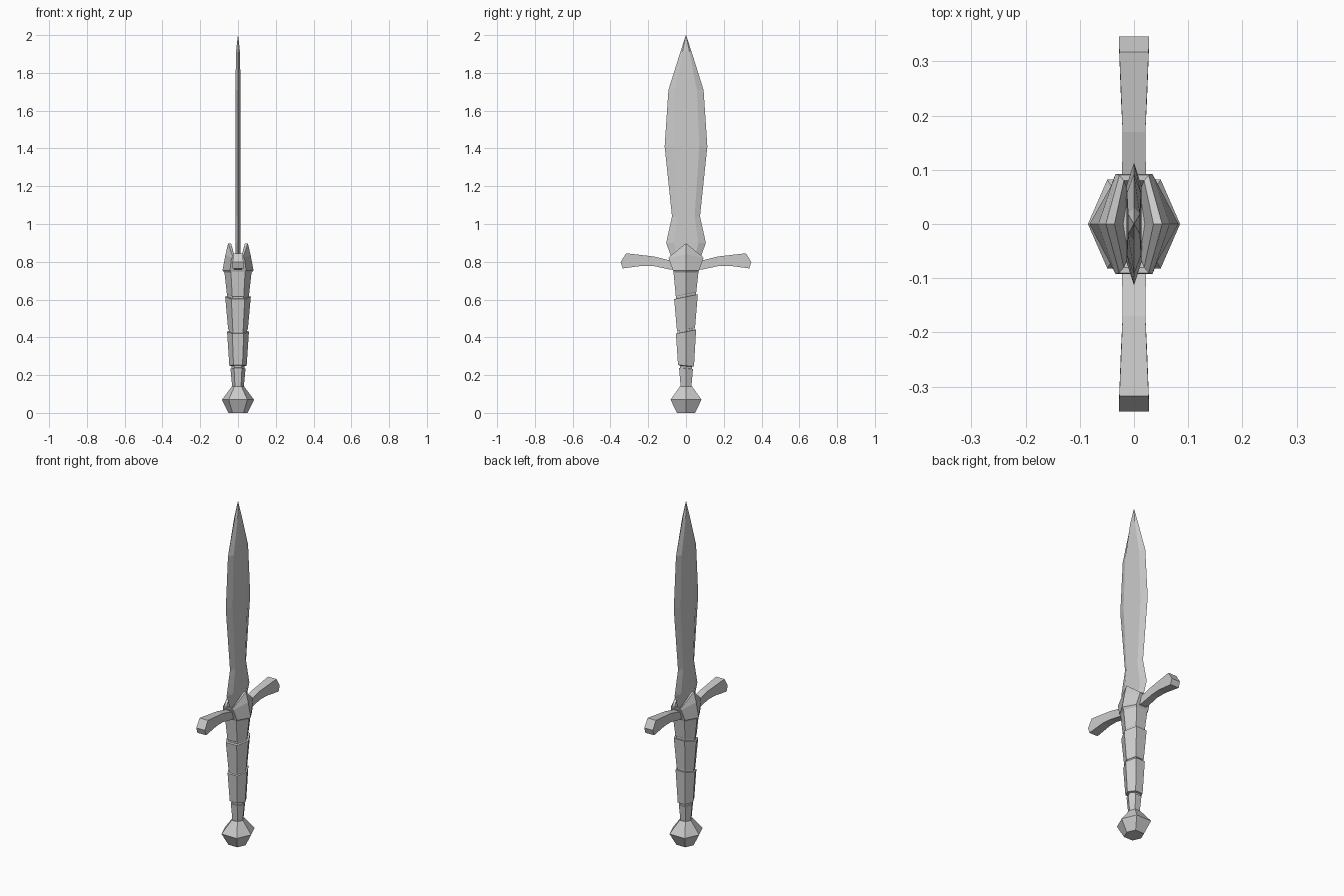
import bpy

old = bpy.data.objects.get("Cube")
if old:
    bpy.data.objects.remove(old, do_unlink=True)

# One plain metal for every part
metal = bpy.data.materials.new("plain grey metal")
metal.use_nodes = True
GREY = (0.6, 0.6, 0.6, 1)
metal.diffuse_color = GREY
metal.node_tree.nodes["Principled BSDF"].inputs["Base Color"].default_value = GREY


def make(name, verts, faces):
    """Create a flat shaded object with outward normals."""
    import bmesh
    mesh = bpy.data.meshes.new(name)
    mesh.from_pydata(verts, [], faces)
    mesh.materials.append(metal)
    bm = bmesh.new()
    bm.from_mesh(mesh)
    bmesh.ops.remove_doubles(bm, verts=bm.verts, dist=0.0002)
    bmesh.ops.recalc_face_normals(bm, faces=bm.faces)
    bm.to_mesh(mesh)
    bm.free()
    obj = bpy.data.objects.new(name, mesh)
    bpy.context.collection.objects.link(obj)
    return obj


def loft(name, rings):
    """Skin a stack of equal rings and cap both ends."""
    n = len(rings[0])
    verts = [v for ring in rings for v in ring]
    faces = [(i * n + k, i * n + (k + 1) % n,
              (i + 1) * n + (k + 1) % n, (i + 1) * n + k)
             for i in range(len(rings) - 1) for k in range(n)]
    faces += [tuple(range(n)), tuple(range(len(verts) - n, len(verts)))]
    return make(name, verts, faces)


def hexagon(z, rx, ry, tilt=0, lift=0, corner=0.52):
    """Six sided ring with points on the x axis; lift raises those points."""
    c = rx * corner
    pts = [(rx, 0), (c, ry), (-c, ry), (-rx, 0), (-c, -ry), (c, -ry)]
    return [(x, y, z + tilt * y + (lift if y == 0 else 0)) for x, y in pts]


# Pommel
loft("pommel", [hexagon(z, rx, ry, corner=0.58) for z, rx, ry in
                [(0, 0.05, 0.048), (0.07, 0.085, 0.082), (0.14, 0.032, 0.032)]])

# Grip: tapered segments parted by slanted grooves
segments = [(0.13, 0.03, 0.235, 0.04, -0.1), (0.25, 0.046, 0.43, 0.058, 0.2),
            (0.442, 0.052, 0.615, 0.068, 0.2), (0.63, 0.059, 0.755, 0.073, 0)]
rings, tilt = [], 0
for low, r_low, high, r_high, next_tilt in segments:
    rings.append(hexagon(low, r_low, r_low * 0.92, tilt))
    rings.append(hexagon(high, r_high, r_high * 0.92, next_tilt))
    tilt = next_tilt
    if next_tilt:
        for z in (high + 0.001, high + 0.012):
            rings.append(hexagon(z, r_high * 0.84, r_high * 0.77, tilt))
loft("grip", rings)

# Collar: rises to a peak on each flat of the blade, hollow in between
loft("collar", [
    hexagon(0.74, 0.07, 0.062),
    hexagon(0.755, 0.082, 0.07),
    hexagon(0.82, 0.066, 0.092, lift=0.02),
    hexagon(0.825, 0.052, 0.09, lift=0.073),
    hexagon(0.825, 0.036, 0.08, lift=0.07),
    hexagon(0.80, 0.02, 0.06, lift=0.02)])

# Crossguard arms: flared bars with a pointed end, mirrored front to back
outline = [(0.04, 0.81, 0.022), (0.09, 0.808, 0.022), (0.17, 0.828, 0.021),
           (0.317, 0.845, 0.027), (0.346, 0.798, 0.028), (0.335, 0.765, 0.028),
           (0.23, 0.779, 0.024), (0.17, 0.777, 0.021), (0.09, 0.76, 0.022),
           (0.04, 0.76, 0.022)]
count = len(outline)
for name, side in (("front_guard_arm", -1), ("back_guard_arm", 1)):
    verts = [(s * w, side * y, z) for s in (-1, 1) for y, z, w in outline]
    faces = [(k, (k + 1) % count, count + (k + 1) % count, count + k)
             for k in range(count)]
    # split each broad side into bands so they follow the flare
    for start in (0, count):
        faces += [tuple(start + i for i in band) for band in
                  [(0, 1, 8, 9), (1, 2, 7, 8), (2, 3, 6, 7), (3, 4, 5, 6)]]
    make(name, verts, faces)

# Blade: leaf shaped, flat centre with bevelled edges
stations = [(0.78, 0.06, 0.014), (0.83, 0.08, 0.014), (0.9, 0.105, 0.014),
            (1.04, 0.074, 0.014), (1.41, 0.113, 0.014), (1.71, 0.093, 0.013),
            (1.91, 0.03, 0.011), (2.0, 0.0005, 0.0005)]
blade = []
for z, w, t in stations:
    f = w * 0.62
    blade.append([(0, w, z), (t, f, z), (t, -f, z),
                  (0, -w, z), (-t, -f, z), (-t, f, z)])
loft("blade", blade)
